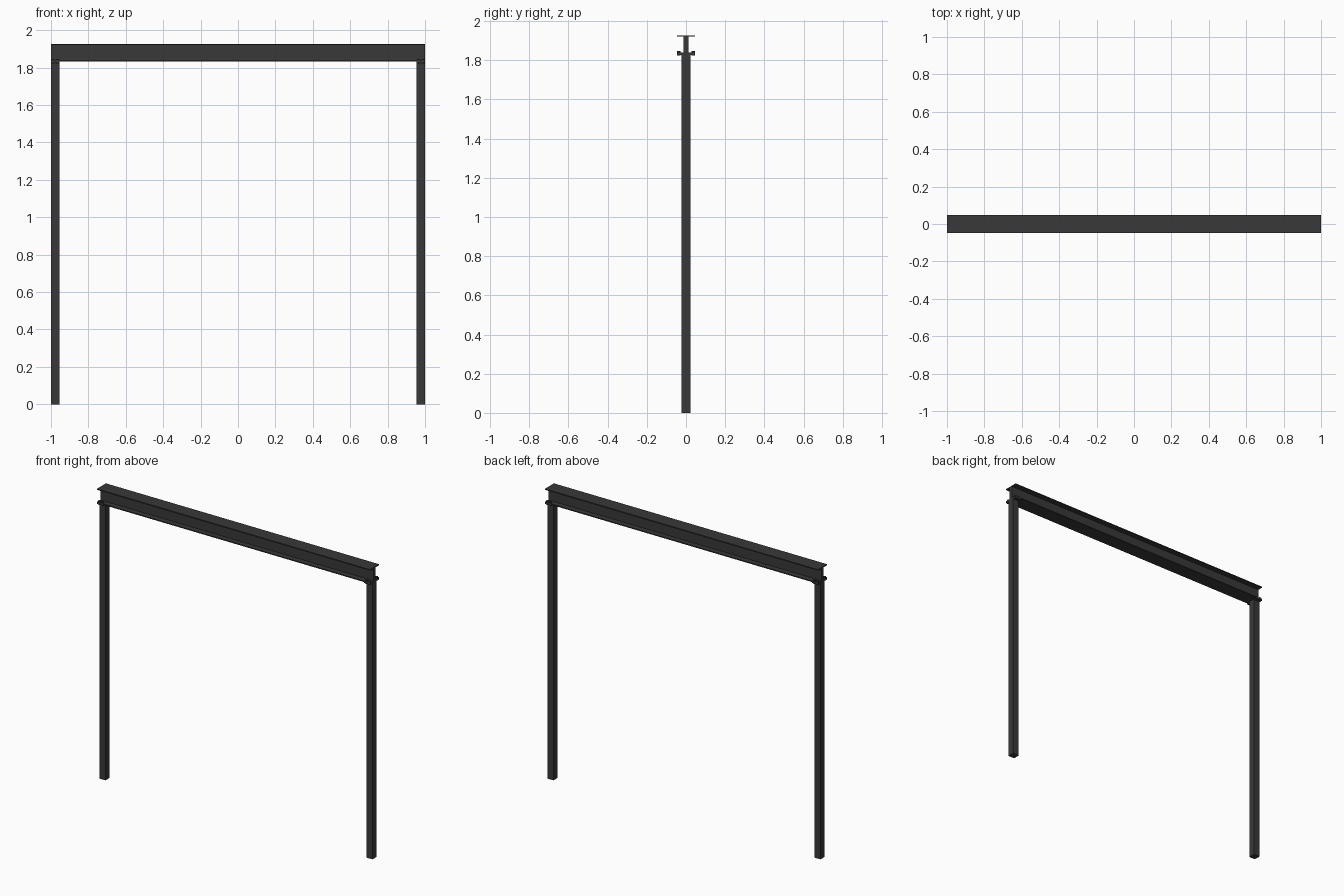
import bpy, bmesh
from mathutils import Matrix

if "Cube" in bpy.data.objects:
    bpy.data.objects.remove(bpy.data.objects["Cube"])

steel = bpy.data.materials.new("dark_steel")
steel.diffuse_color = (0.04, 0.04, 0.042, 1)
steel.use_nodes = True
steel.node_tree.nodes["Principled BSDF"].inputs["Base Color"].default_value = steel.diffuse_color


def finish(name, bm):
    bmesh.ops.recalc_face_normals(bm, faces=bm.faces)
    me = bpy.data.meshes.new(name)
    bm.to_mesh(me)
    bm.free()
    me.materials.append(steel)
    ob = bpy.data.objects.new(name, me)
    bpy.context.collection.objects.link(ob)
    return ob


def box(name, x0, x1, y0, y1, z0, z1):
    bm = bmesh.new()
    m = Matrix.Translation(((x0 + x1) / 2, (y0 + y1) / 2, (z0 + z1) / 2))
    bmesh.ops.create_cube(bm, size=1, matrix=m @ Matrix.Diagonal((x1 - x0, y1 - y0, z1 - z0, 1)))
    return finish(name, bm)


def bolt(name, x, y, z0, z1, r):
    bm = bmesh.new()
    bmesh.ops.create_cone(bm, cap_ends=True, segments=6, radius1=r, radius2=r, depth=z1 - z0,
                          matrix=Matrix.Translation((x, y, (z0 + z1) / 2)))
    return finish(name, bm)


# I-section beam extruded along x
F, W, T = 0.047, 0.012, 0.007
Z0, Z1 = 1.833, 1.927
half = [(F, Z0), (F, Z0 + T), (W, Z0 + T), (W, Z1 - T), (F, Z1 - T), (F, Z1)]
profile = half + [(-y, z) for y, z in reversed(half)]
bm = bmesh.new()
face = bm.faces.new([bm.verts.new((-1, y, z)) for y, z in profile])
ext = bmesh.ops.extrude_face_region(bm, geom=[face], use_keep_orig=True)
bmesh.ops.translate(bm, vec=(2, 0, 0),
                    verts=[v for v in ext["geom"] if isinstance(v, bmesh.types.BMVert)])
finish("top_beam", bm)

# Posts with cap plates and flange bolts
for side, s in (("left", -1), ("right", 1)):
    xa, xb = sorted((s * 1.0, s * 0.955))
    box(side + "_post", xa, xb, -0.0225, 0.0225, 0, 1.827)
    box(side + "_cap_plate", xa, xb, -F, F, 1.827, Z0)
    for i, x in enumerate((s * 0.989, s * 0.966)):
        for row, y in (("front", -0.037), ("back", 0.037)):
            bolt(f"{side}_{row}_bolt_{i + 1}", x, y, 1.823, 1.847, 0.0095)
